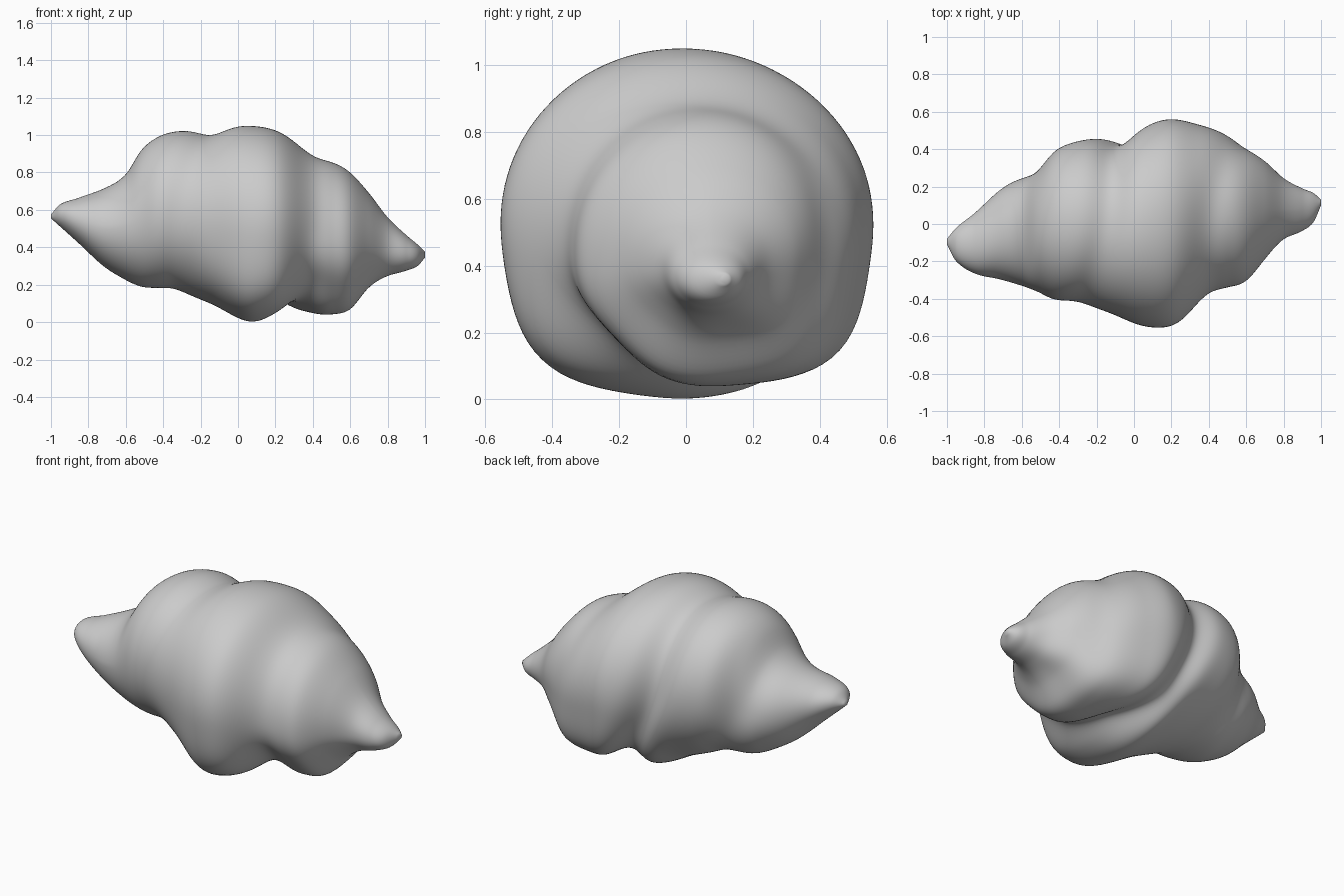
import bpy, bmesh, math

if "Cube" in bpy.data.objects:
    bpy.data.objects.remove(bpy.data.objects["Cube"])

# Envelope silhouettes sampled along the length
XS = [-1, -.95, -.85, -.72, -.6, -.52, -.43, -.33, -.15, .05, .2, .35, .5, .6, .7, .8, .9, .96, 1]
TOP = [.575, .63, .665, .72, .82, .93, .99, 1.02, 1.035, 1.05, 1.025, .945, .868, .80, .69, .56, .465, .415, .375]
BOTTOM = [.555, .51, .42, .30, .225, .19, .175, .16, .10, .005, .02, .03, .04, .065, .17, .24, .275, .30, .345]
BACK = [-.08, -.02, .06, .18, .27, .33, .40, .435, .475, .53, .56, .53, .48, .42, .34, .245, .19, .165, .13]
FRONT = [-.11, -.2, -.265, -.295, -.33, -.36, -.405, -.43, -.47, -.545, -.545, -.46, -.355, -.305, -.2, -.1, -.04, .01, .1]

# One spiral crease, keyed every quarter turn: top, back, bottom, front, ...
TURN = list(range(-1, 13))
CREASE_X = [-.66, -.6, -.53, -.35, -.3, -.14, -.06, .29, .39, .41, .58, .71, .77, .80]
CREASE_DEPTH = [0, .03, .05, .015, .02, .035, .075, .085, .055, .03, .02, .015, .02, 0]


def smooth(keys, vals, t):
    """Cubic interpolation through uneven keys."""
    n = len(keys)
    i = 0
    while i < n - 2 and t > keys[i + 1]:
        i += 1

    def slope(j):
        a, b = max(j - 1, 0), min(j + 1, n - 1)
        return (vals[b] - vals[a]) / (keys[b] - keys[a])
    h = keys[i + 1] - keys[i]
    u = (t - keys[i]) / h
    return ((2*u**3 - 3*u**2 + 1) * vals[i] + (u**3 - 2*u**2 + u) * h * slope(i)
            + (3*u**2 - 2*u**3) * vals[i + 1] + (u**3 - u**2) * h * slope(i + 1))


def step(a, b, x):
    u = min(1, max(0, (x - a) / (b - a)))
    return u * u * (3 - 2 * u)


RINGS, SEGS = 150, 112

# Crease position and depth for every direction and every turn of the spiral
creases = []
for s in range(SEGS):
    q = 4 * s / SEGS
    turns = [q + 4 * k for k in range(-1, 4) if -1 <= q + 4 * k <= 12]
    creases.append([(smooth(TURN, CREASE_X, t), max(0, smooth(TURN, CREASE_DEPTH, t))) for t in turns])

verts, faces = [], []
for r in range(RINGS + 1):
    x = -math.cos(math.pi * r / RINGS) * .5 + (2 * r / RINGS - 1) * .5
    top, bottom, back, front = (smooth(XS, p, x) for p in (TOP, BOTTOM, BACK, FRONT))
    cy, cz = (back + front) / 2, (top + bottom) / 2
    ry, rz = (back - front) / 2, (top - bottom) / 2
    end = 1 - step(.65, .9, abs(x))
    # underside is fuller at the back of the last coil and the front of the middle one
    full_back = 1.0 * step(-.1, .3, x) * end
    full_front = (.7 * step(-.3, .05, x) - 1.0 * step(.15, .45, x)) * end
    for s in range(SEGS):
        a = math.pi / 2 - 2 * math.pi * s / SEGS
        c, d = math.cos(a), math.sin(a)
        n = 2.05
        if d < 0:
            n += (full_back if c > 0 else full_front) * (2 * c * d) ** 2
        k = (abs(c) ** n + abs(d) ** n) ** (-1 / n)
        y, z = ry * c * k, rz * d * k
        cut = sum(depth * math.exp(-((x - gx) / .10) ** 2) for gx, depth in creases[s])
        f = max(.3, 1 - cut / max(math.hypot(y, z), .05))
        verts.append((x, cy + y * f, max(0, cz + z * f)))
for r in range(RINGS):
    for s in range(SEGS):
        t = (s + 1) % SEGS
        faces.append((r * SEGS + s, r * SEGS + t, (r + 1) * SEGS + t, (r + 1) * SEGS + s))
faces.append(tuple(reversed(range(SEGS))))
faces.append(tuple(RINGS * SEGS + s for s in range(SEGS)))

# Rolled body
mesh = bpy.data.meshes.new("rolled_body")
mesh.from_pydata(verts, [], faces)
body_obj = bpy.data.objects.new("rolled_body", mesh)
bpy.context.collection.objects.link(body_obj)

# Consistent normals and smooth shading
bm = bmesh.new()
bm.from_mesh(mesh)
bmesh.ops.recalc_face_normals(bm, faces=bm.faces)
for face in bm.faces:
    face.smooth = True
bm.to_mesh(mesh)
bm.free()
